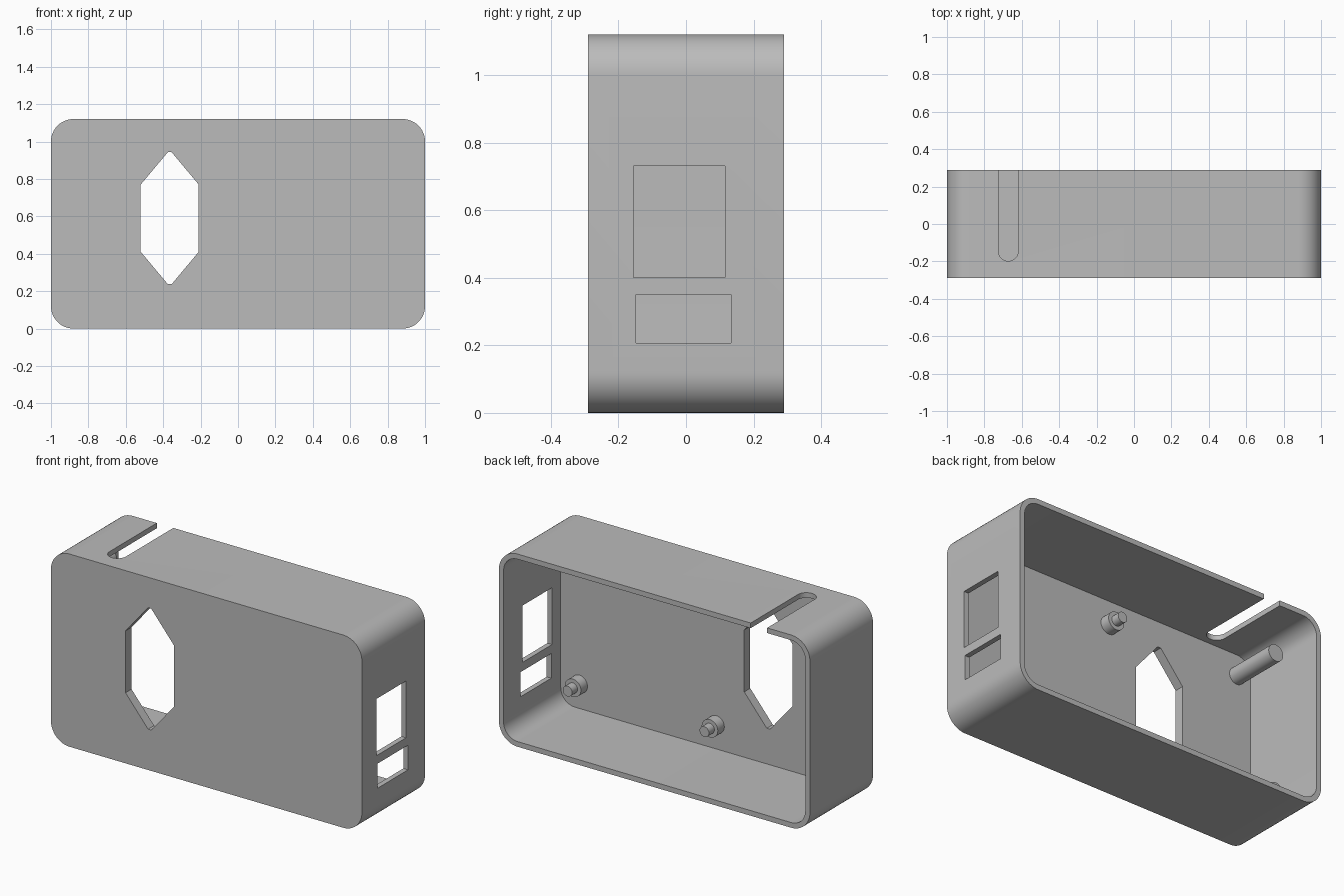
import bpy, bmesh, math
from mathutils import Matrix, Vector

cube = bpy.data.objects.get("Cube")
if cube:
    bpy.data.objects.remove(cube, do_unlink=True)

grey = bpy.data.materials.new("plain grey")
grey.use_nodes = True
grey.diffuse_color = (0.5, 0.5, 0.5, 1)
grey.node_tree.nodes["Principled BSDF"].inputs["Base Color"].default_value = (0.5, 0.5, 0.5, 1)

HEIGHT, HALF_DEPTH, WALL, RADIUS = 1.12, 0.29, 0.03, 0.12
FLOOR_Y = -0.235          # inner face of the front panel


def prism(name, points, start, end):
    """Extrude a closed outline of 3D points from offset start to offset end."""
    bm = bmesh.new()
    face = bm.faces.new([bm.verts.new(Vector(p) + Vector(start)) for p in points])
    top = bmesh.ops.extrude_face_region(bm, geom=[face])["geom"]
    moved = [v for v in top if isinstance(v, bmesh.types.BMVert)]
    bmesh.ops.translate(bm, verts=moved, vec=Vector(end) - Vector(start))
    bmesh.ops.recalc_face_normals(bm, faces=bm.faces)
    return make_object(name, bm)


def make_object(name, bm):
    mesh = bpy.data.meshes.new(name)
    bm.to_mesh(mesh)
    bm.free()
    mesh.materials.append(grey)
    obj = bpy.data.objects.new(name, mesh)
    bpy.context.collection.objects.link(obj)
    return obj


def rounded_outline(inset):
    """Rounded rectangle in the xz plane."""
    r = RADIUS - inset
    cx, cz, mid = 1 - RADIUS, HEIGHT / 2 - RADIUS, HEIGHT / 2
    corners = [(1, 1), (-1, 1), (-1, -1), (1, -1)]
    points = []
    for i, (sx, sz) in enumerate(corners):
        for k in range(13):
            a = math.pi / 2 * (i + k / 12)
            points.append((sx * cx + r * math.cos(a), 0, mid + sz * cz + r * math.sin(a)))
    return points


def smooth(obj):
    bpy.ops.object.select_all(action="DESELECT")
    obj.select_set(True)
    bpy.context.view_layer.objects.active = obj
    bpy.ops.object.shade_smooth_by_angle(angle=math.radians(30))


# Shell body and the cutters for its openings
case = prism("case_shell", rounded_outline(0), (0, -HALF_DEPTH, 0), (0, HALF_DEPTH, 0))
cutters = [prism("cavity_cutter", rounded_outline(WALL), (0, FLOOR_Y, 0), (0, 0.4, 0))]

# Long hexagonal opening in the front panel, with blunt tips
hexagon = [(-0.52, 0.41), (-0.375, 0.237), (-0.355, 0.237), (-0.21, 0.41),
           (-0.21, 0.77), (-0.355, 0.943), (-0.375, 0.943), (-0.52, 0.77)]
cutters.append(prism("front_opening_cutter", [(x, 0, z) for x, z in hexagon],
                     (0, -0.4, 0), (0, -0.1, 0)))

# Two rectangular ports in the side wall
for name, y0, y1, z0, z1 in [("large_port", -0.155, 0.115, 0.4, 0.73),
                             ("small_port", -0.148, 0.133, 0.207, 0.35)]:
    outline = [(0, y0, z0), (0, y1, z0), (0, y1, z1), (0, y0, z1)]
    cutters.append(prism(name + "_cutter", outline, (0.9, 0, 0), (1.1, 0, 0)))

# Round-ended slot in the top wall, open at the back
slot_x, slot_r, slot_y = -0.672, 0.053, -0.145
slot = [(slot_x + slot_r, 0.4, 0), (slot_x - slot_r, 0.4, 0)]
for k in range(17):
    a = math.pi * (1 + k / 16)
    slot.append((slot_x + slot_r * math.cos(a), slot_y + slot_r * math.sin(a), 0))
cutters.append(prism("cable_slot_cutter", slot, (0, 0, 1.0), (0, 0, 1.2)))

for cutter in cutters:
    mod = case.modifiers.new(cutter.name, "BOOLEAN")
    mod.operation, mod.solver, mod.object = "DIFFERENCE", "EXACT", cutter
bpy.context.view_layer.update()
shell = bpy.data.meshes.new_from_object(case.evaluated_get(bpy.context.evaluated_depsgraph_get()))
case.modifiers.clear()
case.data = shell
for cutter in cutters:
    bpy.data.objects.remove(cutter, do_unlink=True)
smooth(case)


def post(name, x, z, steps):
    """Stepped round post on the front panel; steps are (radius, start y, end y)."""
    bm = bmesh.new()
    for radius, y0, y1 in steps:
        place = Matrix.Translation((x, (y0 + y1) / 2, z)) @ Matrix.Rotation(math.pi / 2, 4, "X")
        bmesh.ops.create_cone(bm, cap_ends=True, segments=32, radius1=radius,
                              radius2=radius, depth=y1 - y0, matrix=place)
    smooth(make_object(name, bm))


# Board pegs and tall posts, mirrored about mid height
for level, side in (("lower", -1), ("upper", 1)):
    peg_z = HEIGHT / 2 + side * 0.388
    for label, x in (("left", 0.85), ("middle", -0.03)):
        post(f"{level}_{label}_peg", x, peg_z,
             [(0.052, FLOOR_Y - 0.01, -0.175), (0.03, -0.18, -0.125)])
    post(f"{level}_tall_post", -0.88, HEIGHT / 2 + side * 0.405,
         [(0.048, FLOOR_Y - 0.01, 0.075)])
